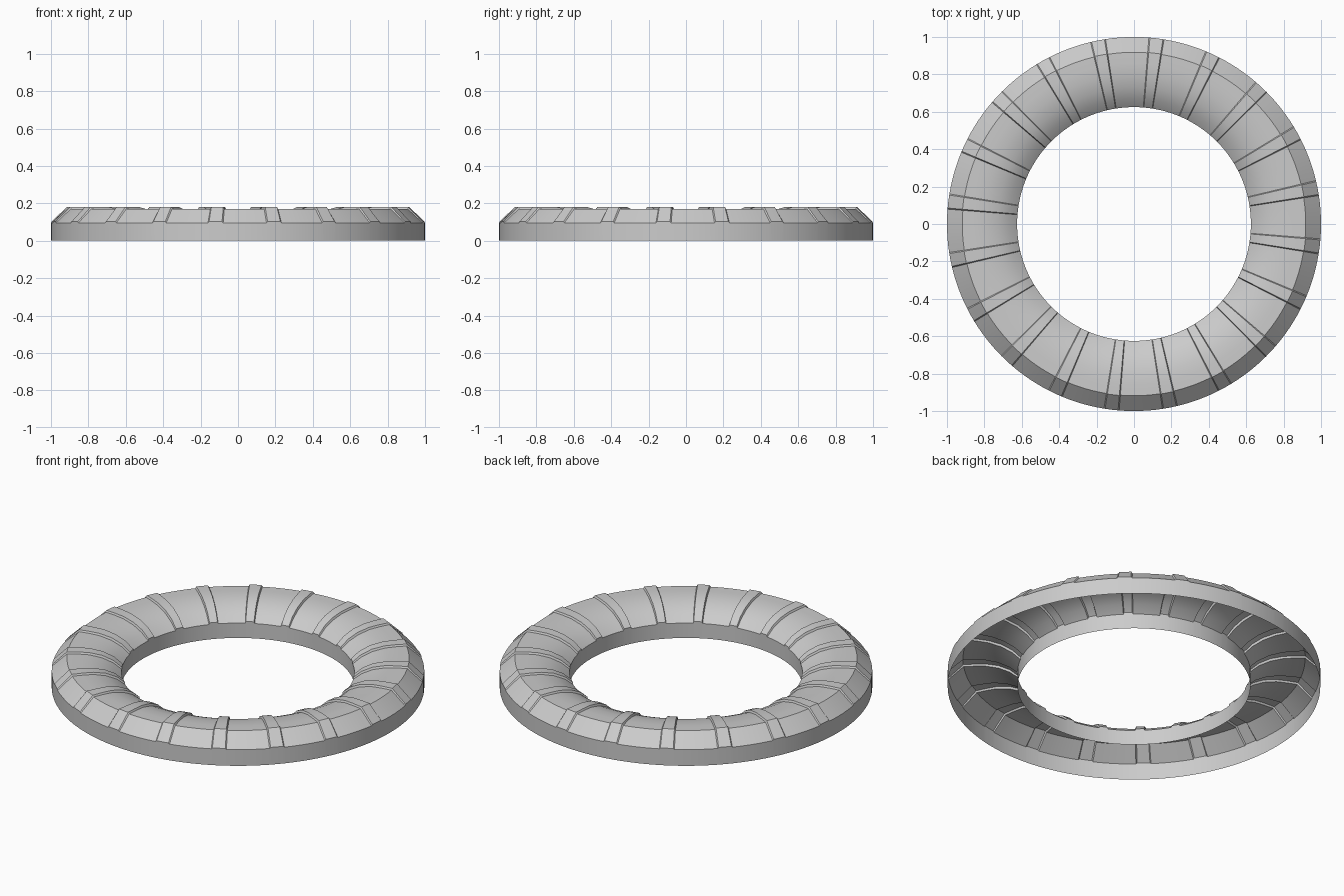
import bpy, bmesh, math

if "Cube" in bpy.data.objects:
    bpy.data.objects.remove(bpy.data.objects["Cube"])

# Cross-sections (radius, height), from outer foot over the crest to inner foot
LOW = [(1.0, 0.0), (1.0, 0.096), (0.918, 0.171), (0.86, 0.171), (0.80, 0.168),
       (0.73, 0.152), (0.67, 0.124), (0.625, 0.088), (0.625, 0.0)]
RIDGE = [(1.0, 0.0), (1.0, 0.102), (0.92, 0.18), (0.86, 0.181), (0.80, 0.179),
         (0.73, 0.165), (0.67, 0.137), (0.625, 0.098), (0.625, 0.0)]
COUNT, PHASE, HALF, DRAFT = 20, 83.1, 2.0, 0.35
PITCH = 360 / COUNT


def stations():
    """Angle and cross-section for every slice round the ring."""
    out = []
    for k in range(COUNT):
        c = PHASE + k * PITCH
        out += [(c + a, RIDGE) for a in (-HALF, 0, HALF)]
        start, end = HALF + DRAFT, PITCH - HALF - DRAFT
        out += [(c + start + (end - start) * i / 6, LOW) for i in range(7)]
    return out


# Hollow, open-bottomed ring with narrow raised ribs
bm = bmesh.new()
slices = []
for deg, profile in stations():
    a = math.radians(deg)
    slices.append([bm.verts.new((r * math.cos(a), r * math.sin(a), z)) for r, z in profile])
for i, s in enumerate(slices):
    t = slices[(i + 1) % len(slices)]
    for j in range(len(s) - 1):
        bm.faces.new((s[j], t[j], t[j + 1], s[j + 1]))
bmesh.ops.recalc_face_normals(bm, faces=bm.faces)
# Make the outer wall face outward
bm.faces.ensure_lookup_table()
f = bm.faces[0]
if f.normal.dot(f.calc_center_median()) < 0:
    bmesh.ops.reverse_faces(bm, faces=bm.faces)

mesh = bpy.data.meshes.new("ribbed_ring")
bm.to_mesh(mesh)
bm.free()
ring = bpy.data.objects.new("ribbed_ring", mesh)
bpy.context.collection.objects.link(ring)
bpy.context.view_layer.objects.active = ring
ring.select_set(True)
bpy.ops.object.shade_smooth_by_angle(angle=math.radians(25))
